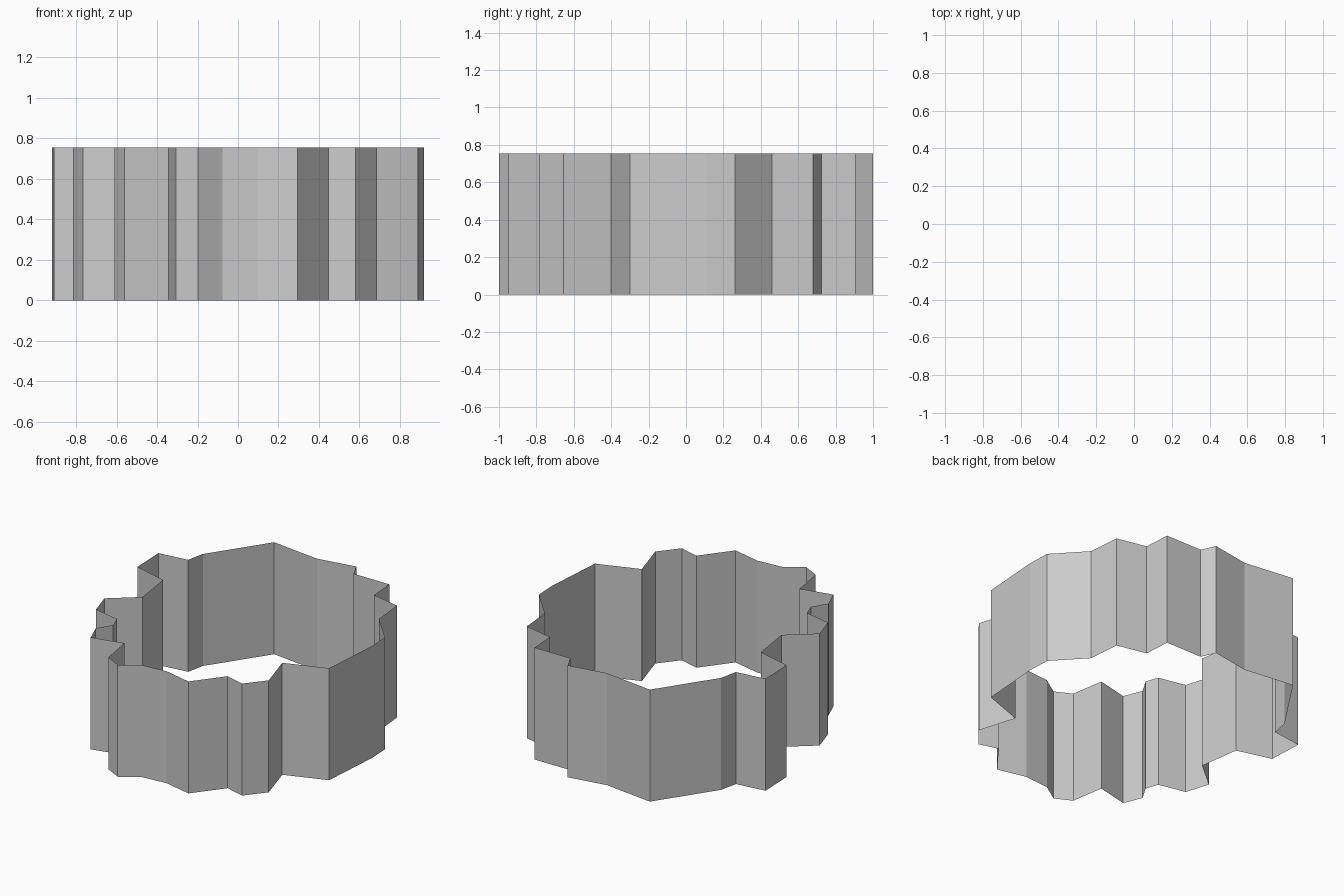
import bpy, bmesh

HEIGHT = 0.755

# Plan outline of the irregular toothed wall, counter-clockwise from the back
outline = [
    (-0.43, 1.00), (-0.69, 0.61), (-0.715, 0.49), (-0.92, 0.465), (-0.91, 0.23),
    (-0.675, 0.165), (-0.635, -0.11), (-0.815, -0.26), (-0.765, -0.42), (-0.58, -0.46),
    (-0.55, -0.545), (-0.61, -0.645), (-0.56, -0.77), (-0.343, -0.72), (-0.307, -0.943),
    (-0.197, -1.00), (-0.077, -0.92), (0.10, -0.905), (0.295, -0.95), (0.448, -0.75),
    (0.582, -0.787), (0.688, -0.655), (0.61, -0.40), (0.89, -0.30), (0.92, 0.11),
    (0.913, 0.263), (0.73, 0.46), (0.71, 0.68), (0.507, 0.725), (0.495, 0.905),
    (0.228, 0.905), (0.183, 1.00), (-0.08, 0.955),
]

# Thin open wall: outline swept straight up, no top, bottom or thickness
bm = bmesh.new()
lower = [bm.verts.new((x, y, 0)) for x, y in outline]
upper = [bm.verts.new((x, y, HEIGHT)) for x, y in outline]
for i in range(len(outline)):
    j = (i + 1) % len(outline)
    bm.faces.new((lower[i], lower[j], upper[j], upper[i]))

mesh = bpy.data.meshes.new("toothed_wall")
bm.to_mesh(mesh)
bm.free()
wall = bpy.data.objects.new("toothed_wall", mesh)
bpy.context.collection.objects.link(wall)
